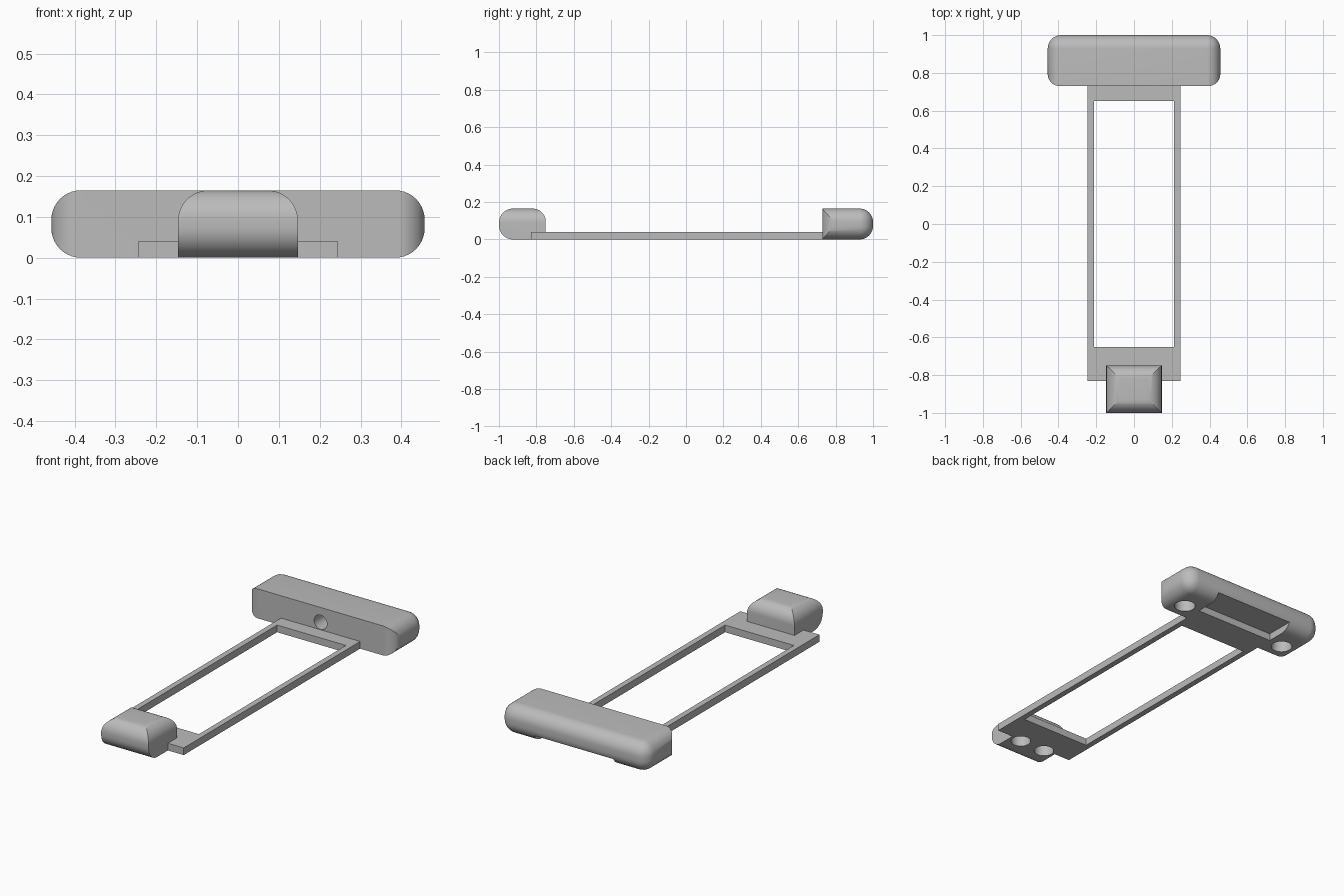
import bpy, bmesh, math
from mathutils import Vector

if "Cube" in bpy.data.objects:
    bpy.data.objects.remove(bpy.data.objects["Cube"], do_unlink=True)

grey = bpy.data.materials.new("plain grey")
grey.use_nodes = True
GREY = (0.5, 0.5, 0.5, 1)
grey.diffuse_color = GREY
grey.node_tree.nodes["Principled BSDF"].inputs["Base Color"].default_value = GREY


def make(name, bm):
    bmesh.ops.recalc_face_normals(bm, faces=bm.faces[:])
    mesh = bpy.data.meshes.new(name)
    bm.to_mesh(mesh)
    bm.free()
    mesh.materials.append(grey)
    obj = bpy.data.objects.new(name, mesh)
    bpy.context.collection.objects.link(obj)
    return obj


def box(name, lo, hi, bevel=0):
    bm = bmesh.new()
    bmesh.ops.create_cube(bm, size=1)
    for v in bm.verts:
        v.co = [l + (c + 0.5) * (h - l) for c, l, h in zip(v.co, lo, hi)]
    if bevel:
        bmesh.ops.bevel(bm, geom=bm.edges[:], offset=bevel, segments=10,
                        profile=0.5, affect='EDGES')
    return make(name, bm)


def prism(name, lo, hi, radii, axis, start, end):
    """Rectangle with its own radius at each corner, extruded along an axis."""
    corners = [(lo[0], lo[1], 180), (hi[0], lo[1], 270), (hi[0], hi[1], 0), (lo[0], hi[1], 90)]
    outline = []
    for (u, v, turn), r in zip(corners, radii):
        cu = u + r if u == lo[0] else u - r
        cv = v + r if v == lo[1] else v - r
        steps = 12 if r else 0
        for i in range(steps + 1):
            a = math.radians(turn + 90 * i / max(steps, 1))
            outline.append((cu + r * math.cos(a), cv + r * math.sin(a)))
    place = {'X': lambda u, v: (start, u, v),
             'Y': lambda u, v: (u, start, v),
             'Z': lambda u, v: (u, v, start)}[axis]
    bm = bmesh.new()
    face = bm.faces.new([bm.verts.new(place(u, v)) for u, v in outline])
    push = Vector((0, 0, 0))
    push['XYZ'.index(axis)] = end - start
    grown = bmesh.ops.extrude_face_region(bm, geom=[face])["geom"]
    bmesh.ops.translate(bm, vec=push,
                        verts=[g for g in grown if isinstance(g, bmesh.types.BMVert)])
    return make(name, bm)


def boolean(obj, cutter, operation='DIFFERENCE', keep=False):
    mod = obj.modifiers.new("cut", 'BOOLEAN')
    mod.operation = operation
    mod.solver = 'EXACT'
    mod.object = cutter
    bpy.context.view_layer.objects.active = obj
    bpy.ops.object.modifier_apply(modifier=mod.name)
    if not keep:
        bpy.data.objects.remove(cutter, do_unlink=True)


def hole(x, y, radius, depth):
    """Round cutter standing on the underside."""
    return prism("hole_cutter", (x - radius, y - radius), (x + radius, y + radius),
                 [radius * 0.999] * 4, 'Z', -0.05, depth)


H = 0.165
PLATE = 0.04
R = 0.072

# Thin frame with a long open window
frame = box("thin_frame", (-0.245, -0.83, 0), (0.245, 0.83, PLATE))
boolean(frame, box("window_cutter", (-0.213, -0.65, -0.1), (0.213, 0.65, 0.1)))

# Wide head: pillow shape cut flat in front, with rounded upright front corners
head = box("wide_head", (-0.457, 0.5, 0), (0.457, 1, H), R)
boolean(head, prism("head_cutter", (-0.457, 0.73), (0.457, 1.2), (0.065, 0.065, 0, 0),
                    'Z', -0.1, 0.3), 'INTERSECT')

# Channel under the head that receives the frame
boolean(head, box("channel_cutter", (-0.245, 0.6, -0.1), (0.245, 1.1, PLATE)))

# Round socket in the head's front face
boolean(head, prism("socket_cutter", (-0.04, H / 2 - 0.04), (0.04, H / 2 + 0.04),
                    [0.0399] * 4, 'Y', 0.65, 0.83))

# Small front block: arch section crossed with a rounded side profile
block = prism("front_block", (-0.147, 0), (0.147, H), (0, 0, 0.075, 0.075), 'Y', -1.1, -0.6)
boolean(block, prism("block_cutter", (-1, 0), (-0.75, H), (0.075, 0, 0.07, 0.075),
                     'X', -0.3, 0.3), 'INTERSECT')

# Blind holes in the underside
for side in (-1, 1):
    boolean(head, hole(side * 0.335, 0.82, 0.055, 0.1))
    cutter = hole(side * 0.08, -0.84, 0.052, 0.1)
    boolean(frame, cutter, keep=True)
    boolean(block, cutter)

# Smooth rounded surfaces, keep hard edges
bpy.ops.object.select_all(action='DESELECT')
for part in (frame, head, block):
    part.select_set(True)
bpy.context.view_layer.objects.active = head
bpy.ops.object.shade_smooth_by_angle(angle=math.radians(25))
